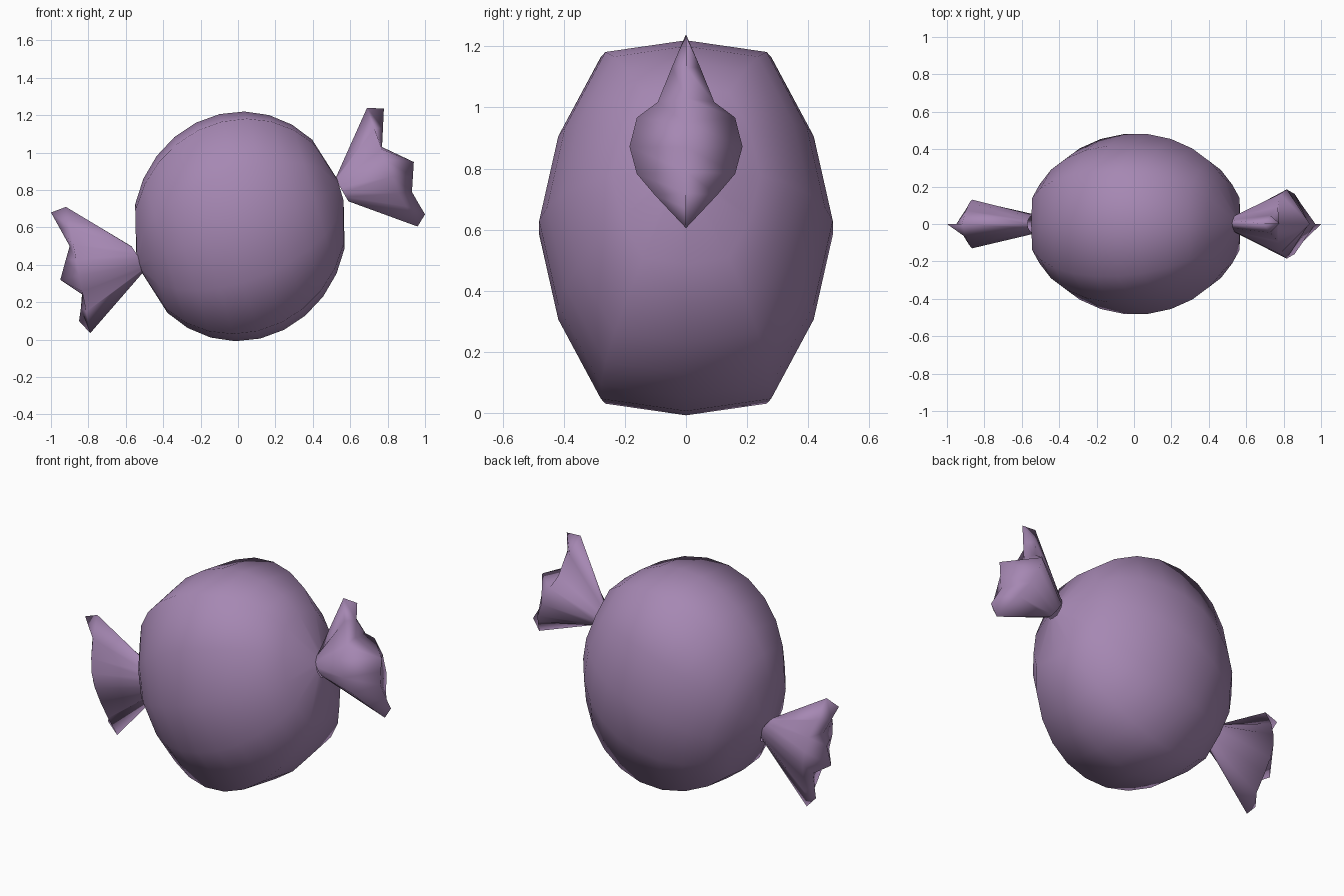
import bpy, bmesh, math
from mathutils import Vector

if "Cube" in bpy.data.objects:
    bpy.data.objects.remove(bpy.data.objects["Cube"])

purple = bpy.data.materials.new("wrapper_purple")
purple.diffuse_color = (0.38, 0.245, 0.45, 1)
purple.use_nodes = True
purple.node_tree.nodes["Principled BSDF"].inputs["Base Color"].default_value = purple.diffuse_color


def make_object(name, rings):
    """Skin a list of closed rings into one smooth object."""
    bm = bmesh.new()
    loops = [[bm.verts.new(p) for p in ring] for ring in rings]
    n = len(rings[0])
    for a, b in zip(loops, loops[1:]):
        for i in range(n):
            j = (i + 1) % n
            bm.faces.new((a[i], a[j], b[j], b[i]))
    bmesh.ops.remove_doubles(bm, verts=bm.verts, dist=0.0005)
    bmesh.ops.recalc_face_normals(bm, faces=bm.faces)
    for f in bm.faces:
        f.smooth = True
    mesh = bpy.data.meshes.new(name)
    bm.to_mesh(mesh)
    bm.free()
    mesh.materials.append(purple)
    ob = bpy.data.objects.new(name, mesh)
    bpy.context.collection.objects.link(ob)
    return ob


# Candy body: flattened ball turned around a tilted axis, pinched at both ends
TILT = math.radians(20)
SHEAR = 0.06
CENTRE = Vector((0.01, 0, 0.606))
axis = Vector((math.cos(TILT), 0, math.sin(TILT)))
up = Vector((-math.sin(TILT), 0, math.cos(TILT)))
quarter = [(1.0, 0.0), (0.93, 0.58), (0.48, 0.87)]
half = quarter + [(0.0, 1.0)] + [(-v, w) for v, w in reversed(quarter)]
section = half + [(v, -w) for v, w in reversed(half[1:-1])]
profile = [(-0.572, 0.06)]
for k in range(10):
    a = math.radians(150 - k * 120 / 9)
    profile.append((0.582 * math.cos(a), 0.605 * math.sin(a)))
profile.append((0.572, 0.06))
body = make_object("candy_body", [
    [CENTRE + axis * (t + SHEAR * r * v) + up * (r * v) + Vector((0, 0.8 * r * w, 0))
     for v, w in section]
    for t, r in profile])


# Twisted wrapper end: pinched neck, wide middle, zigzag closing edge
def wrapper_end(name, neck, rim, edge, width, bow, fractions, bulge):
    last = len(fractions) - 1

    def ring(pts):
        back = [(x, -y, z) for x, y, z in reversed(pts[1:-1])]
        return [Vector(p) for p in pts + back]

    def between(pair, f):
        (x0, z0), (x1, z1) = pair
        return x0 + (x1 - x0) * f, z0 + (z1 - z0) * f

    neck_pts, rim_pts = [], []
    for i, (f, b) in enumerate(zip(fractions, bulge)):
        t = math.pi * i / last
        x, z = between(neck, 0.5 - 0.5 * math.cos(t))
        neck_pts.append((x, -0.05 * math.sin(t), z))
        x, z = between(rim, f)
        rim_pts.append((x + bow * b, -width * b, z))
    edge_pts = [(x, 0, z) for x, z in edge]
    return make_object(name, [ring(neck_pts), ring(rim_pts), ring(edge_pts)])


wrapper_end("right_wrapper_end",
            [(0.52, 0.86), (0.59, 0.74)], [(0.69, 1.24), (0.96, 0.605)],
            [(0.78, 1.235), (0.775, 1.13), (0.77, 1.03), (0.94, 0.95),
             (0.935, 0.87), (0.93, 0.79), (0.97, 0.72), (1.0, 0.67)],
            0.185, -0.03,
            [0, 0.17, 0.35, 0.43, 0.58, 0.72, 0.83, 1],
            [0, 0.25, 0.5, 0.87, 1, 0.87, 0.55, 0])
wrapper_end("left_wrapper_end",
            [(-0.49, 0.38), (-0.57, 0.50)], [(-0.79, 0.035), (-0.92, 0.71)],
            [(-0.85, 0.10), (-0.84, 0.17), (-0.83, 0.24), (-0.95, 0.32),
             (-0.92, 0.43), (-0.90, 0.50), (-0.95, 0.59), (-1.0, 0.68)],
            0.13, 0.0,
            [0, 0.17, 0.33, 0.46, 0.58, 0.70, 0.84, 1],
            [0, 0.42, 0.75, 0.95, 1, 0.87, 0.55, 0])
